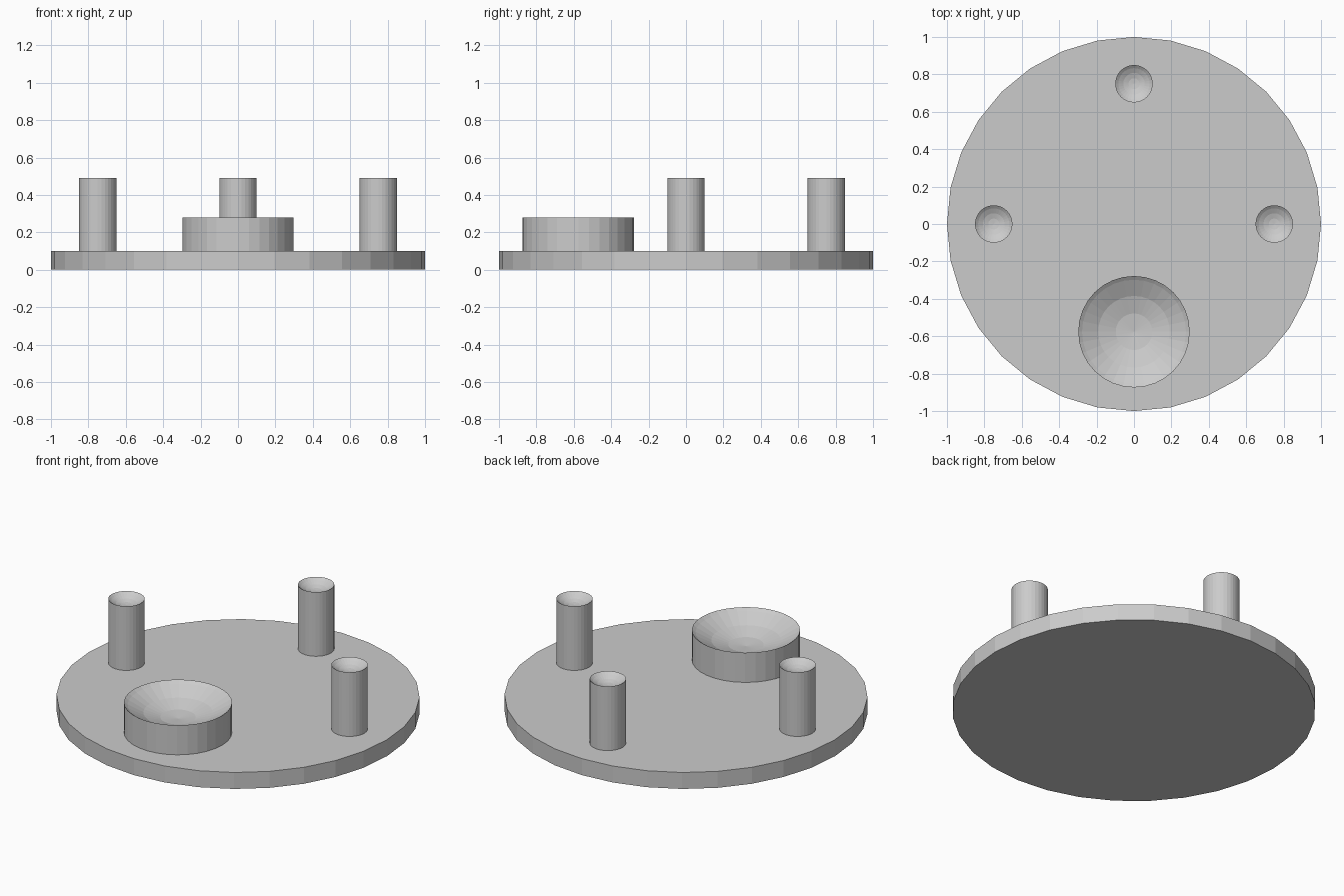
import bpy
import bmesh
from math import sin, cos, pi, sqrt, asin

SIDES = 32
BASE_TOP = 0.10

if "Cube" in bpy.data.objects:
    bpy.data.objects.remove(bpy.data.objects["Cube"], do_unlink=True)

# One plain grey for the whole piece
grey = bpy.data.materials.new("plain grey")
grey.use_nodes = True
colour = (0.6, 0.6, 0.6, 1.0)
grey.diffuse_color = colour
grey.node_tree.nodes["Principled BSDF"].inputs["Base Color"].default_value = colour


def lathe(name, profile, location):
    """Turn (radius, height) points, listed bottom to top, into a closed flat-sided solid."""
    bm = bmesh.new()
    rings = []
    for radius, z in profile:
        count = SIDES if radius > 0 else 1
        rings.append([bm.verts.new((radius * cos(2 * pi * i / SIDES),
                                    radius * sin(2 * pi * i / SIDES), z))
                      for i in range(count)])
    bm.faces.new(rings[0][::-1])
    for low, high in zip(rings, rings[1:]):
        for i in range(SIDES):
            j = (i + 1) % SIDES
            if len(high) == 1:
                bm.faces.new((low[i], low[j], high[0]))
            else:
                bm.faces.new((low[i], low[j], high[j], high[i]))
    if len(rings[-1]) > 1:
        bm.faces.new(rings[-1])
    mesh = bpy.data.meshes.new(name)
    bm.to_mesh(mesh)
    bm.free()
    mesh.materials.append(grey)
    obj = bpy.data.objects.new(name, mesh)
    obj.location = location
    bpy.context.collection.objects.link(obj)
    return obj


def dished_post(name, x, y, radius, height, ball):
    """Round post whose top is hollowed by a ball of the given radius."""
    centre = height + sqrt(ball ** 2 - radius ** 2)
    step = pi / 16
    dish = [(ball * sin(k * step), centre - ball * cos(k * step))
            for k in range(int(asin(radius / ball) / step), -1, -1)]
    lathe(name, [(radius, 0), (radius, height)] + dish, (x, y, BASE_TOP))


# Round base plate
lathe("base_plate", [(1, 0), (1, BASE_TOP)], (0, 0, 0))

# Wide shallow cup at the front
dished_post("front_cup", 0, -0.576, 0.298, 0.18, 0.5)

# Three matching posts at the sides and back
for name, x, y in (("left_post", 0.75, 0), ("right_post", -0.75, 0), ("back_post", 0, 0.75)):
    dished_post(name, x, y, 0.1, 0.39, 0.15)
